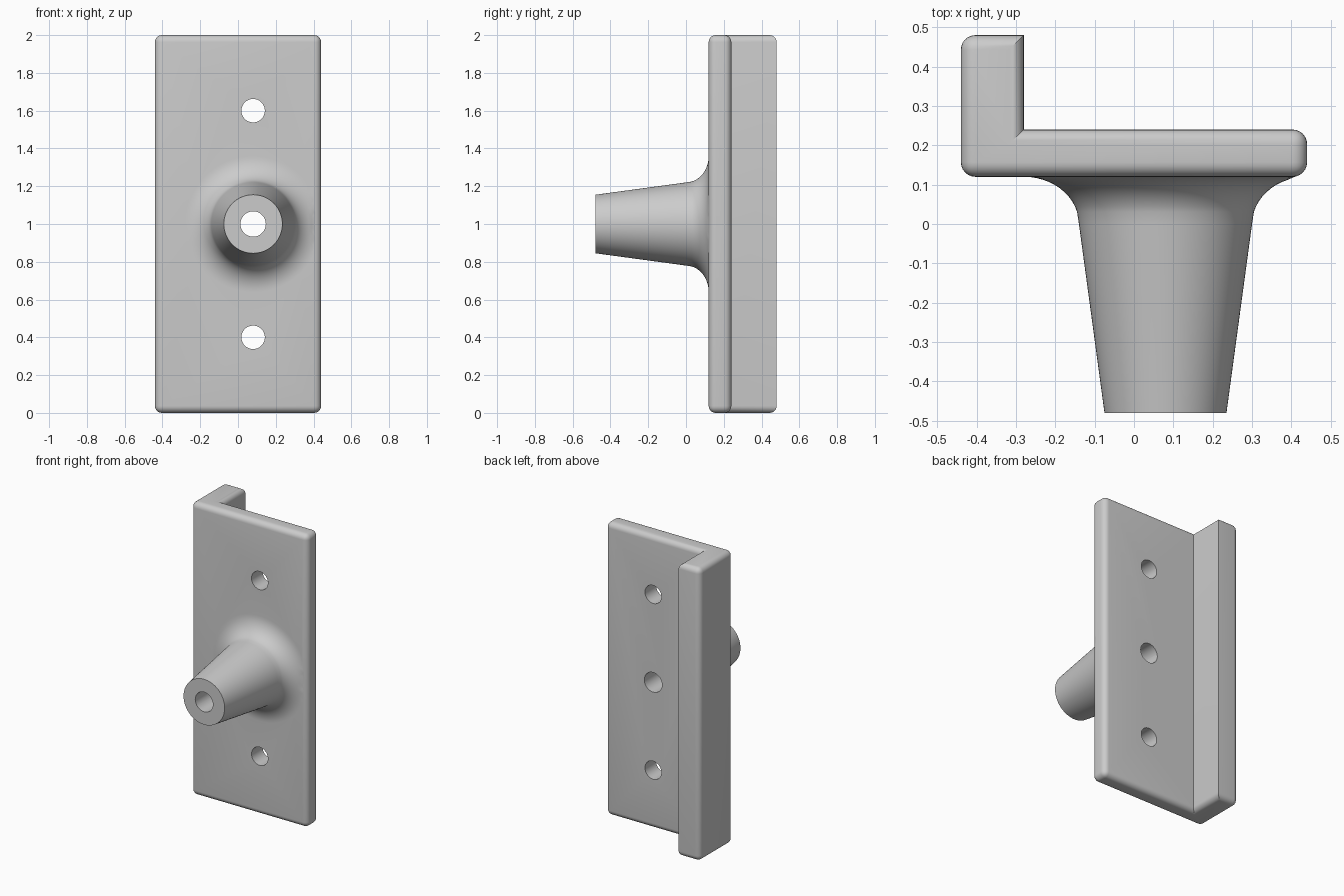
import bpy, bmesh, math
from mathutils import Matrix

cube = bpy.data.objects.get("Cube")
if cube:
    bpy.data.objects.remove(cube, do_unlink=True)

grey = bpy.data.materials.new("light_grey")
grey.use_nodes = True
grey.diffuse_color = (0.6, 0.6, 0.6, 1)
grey.node_tree.nodes["Principled BSDF"].inputs["Base Color"].default_value = grey.diffuse_color

HEIGHT, ROUND = 2.0, 0.037
FRONT, BACK, SIDE = 0.12, 0.24, 0.44
AXIS_X, AXIS_Z = 0.08, 1.0


def add_object(name, bm):
    bmesh.ops.recalc_face_normals(bm, faces=bm.faces)
    mesh = bpy.data.meshes.new(name)
    bm.to_mesh(mesh)
    bm.free()
    mesh.materials.append(grey)
    obj = bpy.data.objects.new(name, mesh)
    bpy.context.collection.objects.link(obj)
    return obj


# L-shaped plate with rounded edges; the two inner upright edges stay sharp
bm = bmesh.new()
outline = [(-SIDE, FRONT), (SIDE, FRONT), (SIDE, BACK),
           (-0.28, BACK), (-0.28, 0.48), (-SIDE, 0.48)]
base = bm.faces.new([bm.verts.new((x, y, 0)) for x, y in outline])
top = bmesh.ops.extrude_face_region(bm, geom=[base])["geom"]
bmesh.ops.translate(bm, vec=(0, 0, HEIGHT),
                    verts=[v for v in top if isinstance(v, bmesh.types.BMVert)])
rounded = [e for e in bm.edges
           if not all(abs(v.co.x + 0.28) < 0.001 for v in e.verts)
           or abs(e.verts[0].co.z - e.verts[1].co.z) < 0.001]
bmesh.ops.bevel(bm, geom=rounded, offset=ROUND, segments=6, profile=0.5, affect='EDGES')
bracket = add_object("bracket", bm)

# Tapered boss with a flared foot, turned about the front-to-back axis
profile = [(0, -0.48), (0.155, -0.48), (0.22, 0)]
for i in range(1, 13):
    a = math.radians(8 + 82 * i / 12)
    profile.append((0.36 - 0.14 * math.cos(a), 0.12 * math.sin(a)))
profile += [(0.3, 0.18), (0, 0.18)]
bm = bmesh.new()
verts = [bm.verts.new((r, y, 0)) for r, y in profile]
edges = [bm.edges.new(pair) for pair in zip(verts, verts[1:])]
bmesh.ops.spin(bm, geom=verts + edges, cent=(0, 0, 0), axis=(0, 1, 0),
               angle=math.tau, steps=96)
bmesh.ops.remove_doubles(bm, verts=bm.verts, dist=0.0001)
bmesh.ops.translate(bm, vec=(AXIS_X, 0, AXIS_Z), verts=bm.verts)
# Let the flare follow the plate's rounded side
for v in bm.verts:
    over = v.co.x - (SIDE - ROUND)
    if over > 0 and v.co.y > 0.1:
        drop = ROUND - math.sqrt(max(ROUND ** 2 - over ** 2, 0))
        v.co.y = max(v.co.y, FRONT + drop + 0.001)
boss = add_object("boss", bm)


def cut(operation, tool):
    mod = bracket.modifiers.new(tool.name, 'BOOLEAN')
    mod.operation, mod.object, mod.solver = operation, tool, 'EXACT'
    bpy.ops.object.modifier_apply(modifier=mod.name)
    bpy.data.objects.remove(tool, do_unlink=True)


bpy.ops.object.select_all(action='DESELECT')
bpy.context.view_layer.objects.active = bracket
bracket.select_set(True)
cut('UNION', boss)

# Screw holes above and below, and the bore through the boss
for name, z, radius in (("lower_hole", 0.4, 0.062), ("bore", AXIS_Z, 0.067),
                        ("upper_hole", 1.6, 0.062)):
    bm = bmesh.new()
    bmesh.ops.create_cone(bm, cap_ends=True, segments=48, radius1=radius,
                          radius2=radius, depth=2,
                          matrix=Matrix.Translation((AXIS_X, 0, z))
                          @ Matrix.Rotation(math.pi / 2, 4, 'X'))
    cut('DIFFERENCE', add_object(name, bm))

bpy.ops.object.shade_smooth_by_angle(angle=math.radians(30))
